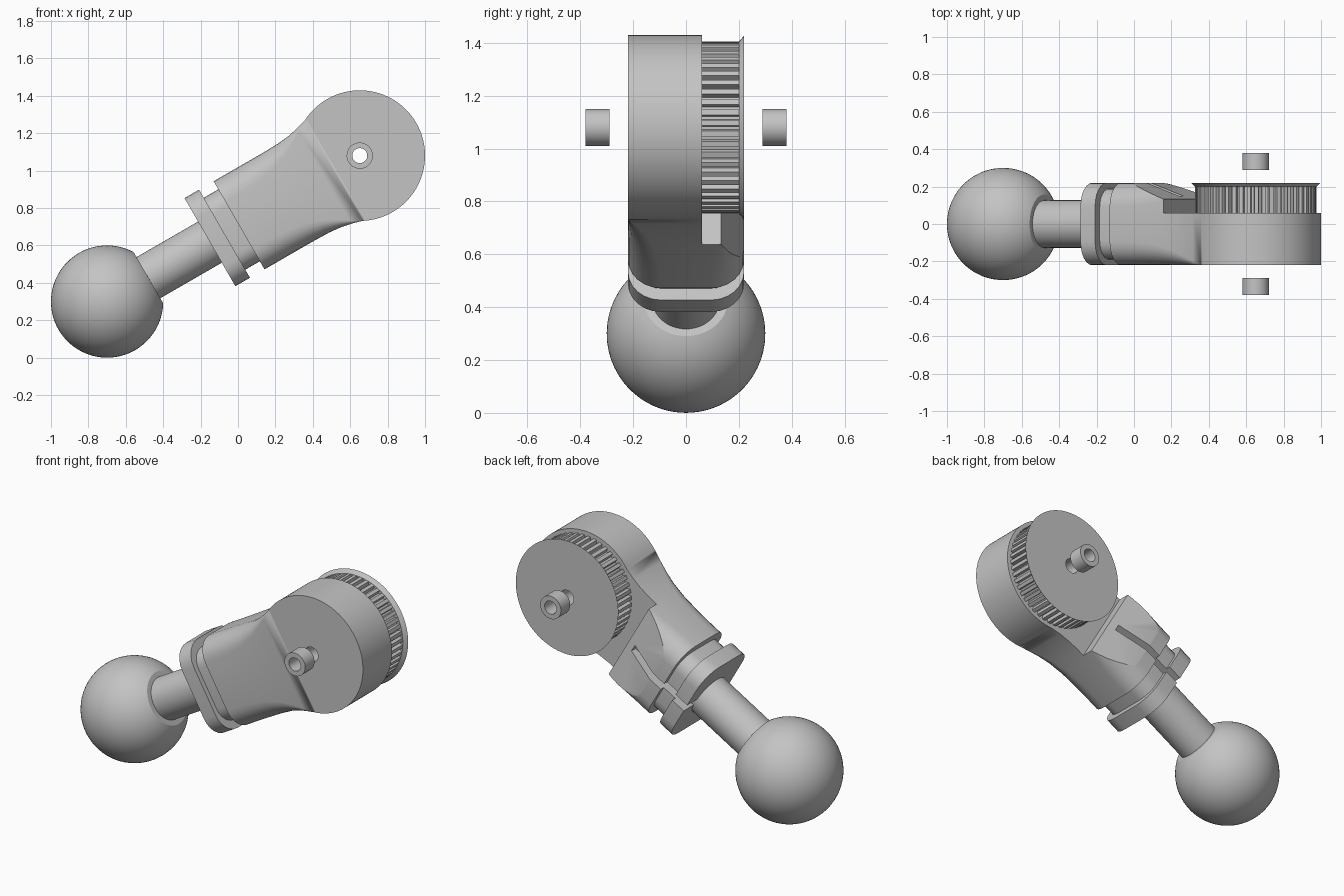
import bpy, bmesh
from math import sin, cos, pi, radians, sqrt
from mathutils import Matrix, Vector

if "Cube" in bpy.data.objects:
    bpy.data.objects.remove(bpy.data.objects["Cube"], do_unlink=True)

GREY = (0.55, 0.55, 0.55, 1)
grey = bpy.data.materials.new("plain grey")
grey.use_nodes = True
grey.diffuse_color = GREY
grey.node_tree.nodes["Principled BSDF"].inputs["Base Color"].default_value = GREY

# Arm frame: x runs from the ball to the pivot, y is depth, z is across the arm
ARM = Matrix.Translation((-0.7, 0, 0.3)) @ Matrix.Rotation(radians(-30), 4, 'Y')
PIVOT, HEAD = 1.56, 0.349


def loft(name, rings, closed=False):
    """Skin a list of equal rings, capped unless closed into a loop."""
    bm = bmesh.new()
    loops = [[bm.verts.new(p) for p in ring] for ring in rings]
    n = len(loops[0])
    pairs = list(zip(loops, loops[1:]))
    if closed:
        pairs.append((loops[-1], loops[0]))
    else:
        bm.faces.new(loops[0])
        bm.faces.new(loops[-1])
    for a, b in pairs:
        for i in range(n):
            j = (i + 1) % n
            bm.faces.new((a[i], a[j], b[j], b[i]))
    bmesh.ops.remove_doubles(bm, verts=bm.verts, dist=1e-5)
    bmesh.ops.recalc_face_normals(bm, faces=bm.faces)
    bm.transform(ARM)
    mesh = bpy.data.meshes.new(name)
    bm.to_mesh(mesh)
    bm.free()
    mesh.materials.append(grey)
    obj = bpy.data.objects.new(name, mesh)
    bpy.context.collection.objects.link(obj)
    return obj


def rounded_section(u, w, r, d=0.22, steps=6):
    """Rounded rectangle across the arm: half width w, half depth d."""
    ring = []
    for k, (sy, sz) in enumerate(((1, 1), (-1, 1), (-1, -1), (1, -1))):
        for i in range(steps + 1):
            a = pi / 2 * (k + i / steps)
            ring.append(Vector((u, sy * (d - r) + r * cos(a),
                                sz * (w - r) + r * sin(a))))
    return ring


def arm_circle(u, r, n=64):
    return [Vector((u, r * cos(2 * pi * i / n), r * sin(2 * pi * i / n))) for i in range(n)]


def pivot_circle(y, r, n=96):
    return [Vector((PIVOT + r * cos(2 * pi * i / n), y, r * sin(2 * pi * i / n)))
            for i in range(n)]


def select(obj):
    bpy.ops.object.select_all(action='DESELECT')
    obj.select_set(True)
    bpy.context.view_layer.objects.active = obj


def cut(obj, *cutters):
    select(obj)
    for c in cutters:
        mod = obj.modifiers.new("cut", 'BOOLEAN')
        mod.operation, mod.solver, mod.object = 'DIFFERENCE', 'EXACT', c
        bpy.ops.object.modifier_apply(modifier=mod.name)


# Ball with a flat where the neck enters
R, FLAT = 0.3, 0.255
end = pi - 0.555
ball = loft("ball", [arm_circle(-R * cos(a), R * sin(a))
                     for a in [0.01 + (end - 0.01) * i / 36 for i in range(37)]]
            + [arm_circle(FLAT, 0.12)])
neck = loft("neck", [arm_circle(0.24, 0.127), arm_circle(0.9, 0.127)])

# Clamp flange and the recessed collar behind it
flange = loft("flange", [rounded_section(u, 0.272, 0.125) for u in (0.635, 0.725)])
collar = loft("collar", [rounded_section(u, 0.222, 0.1, 0.19) for u in (0.71, 0.83)])

# Arm body: rounded block that blends into the flat round head
sections = [(0.815, 0.272, 0.125), (0.9, 0.272, 0.125), (1.0, 0.272, 0.12),
            (1.11, 0.272, 0.105), (1.21, 0.274, 0.075), (1.28, 0.281, 0.045),
            (1.34, 0.293, 0.02)]
for i in range(49):
    a = radians(117.3 + (1 - 117.3) * i / 48)
    sections.append((PIVOT + HEAD * cos(a), HEAD * sin(a), 0))
body = loft("arm_body", [rounded_section(*s) for s in sections])

# Toothed pulley and its flared cover disc
TEETH = 50
radii = (0.325, 0.325, 0.302, 0.302)
offsets = (0, 0.5, 0.6, 0.9)


def gear_ring(y):
    return [Vector((PIVOT + r * cos(a), y, r * sin(a)))
            for t in range(TEETH) for r, o in zip(radii, offsets)
            for a in [2 * pi * (t + o) / TEETH]]


pulley = loft("toothed_pulley", [gear_ring(0.055), gear_ring(0.205)])
cover = loft("pulley_cover", [pivot_circle(0.2, 0.325), pivot_circle(0.22, 0.347)])

# Loose bushings on either side of the pivot
bushings = []
for side, name in ((-1, "front_bushing"), (1, "back_bushing")):
    profile = ((0.29, 0.07), (0.38, 0.07), (0.38, 0.04), (0.29, 0.04))
    bushings.append(loft(name, [pivot_circle(side * y, r, 48) for y, r in profile], True))

# Cutters: pulley recess with ramp, clamp slot, pivot bore
ramp = ((0.843, 0.24), (1.148, 0.133), (1.148, 0.06), (2.2, 0.06), (2.2, 0.4), (0.843, 0.4))
recess = loft("recess_cutter", [[Vector((u, y, z)) for u, y in ramp] for z in (-0.5, 0.5)])
slot = loft("slot_cutter", [[Vector((u, y, z)) for u, y in
                             ((0.5, 0.11), (1.1, 0.11), (1.1, 0.4), (0.5, 0.4))]
                            for z in (-0.023, 0.023)])
bore = loft("bore_cutter", [pivot_circle(y, 0.045, 48) for y in (-0.5, 0.5)])

cut(body, recess, slot, bore)
cut(flange, slot)
cut(collar, slot)
cut(pulley, bore)
cut(cover, bore)
for c in (recess, slot, bore):
    bpy.data.objects.remove(c, do_unlink=True)

# Smooth shading with crisp edges
for obj in [ball, neck, flange, collar, body, pulley, cover] + bushings:
    select(obj)
    bpy.ops.object.shade_smooth_by_angle(angle=radians(28))
